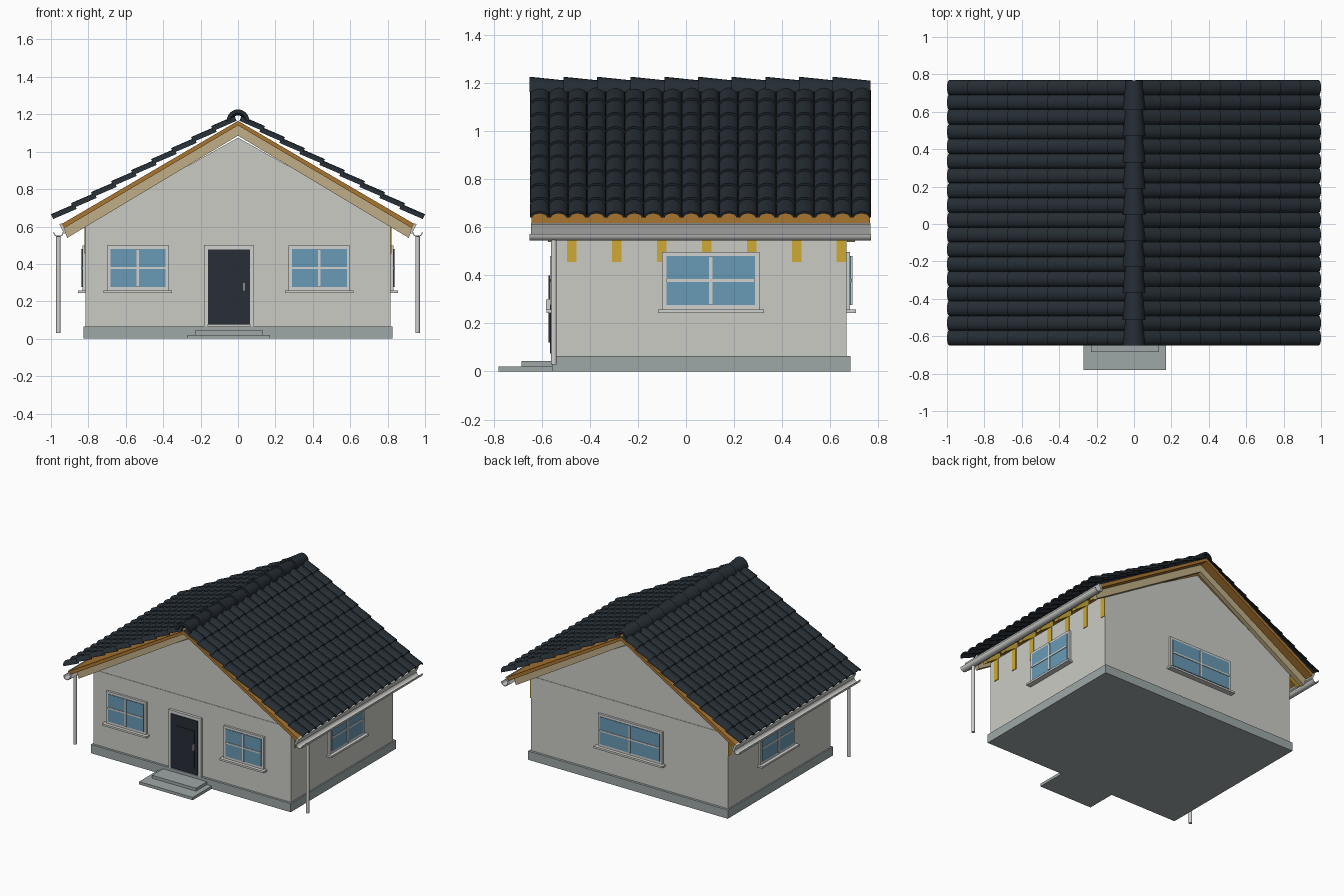
import bpy, bmesh, math
from mathutils import Matrix, Vector

cube = bpy.data.objects.get("Cube")
if cube:
    bpy.data.objects.remove(cube, do_unlink=True)


def material(name, r, g, b):
    m = bpy.data.materials.new(name)
    m.use_nodes = True
    m.diffuse_color = (r, g, b, 1)
    m.node_tree.nodes["Principled BSDF"].inputs["Base Color"].default_value = (r, g, b, 1)
    return m


WALL = material("plaster", .60, .60, .56)
STONE = material("plinth grey", .34, .39, .39)
GLASS = material("window blue", .14, .32, .46)
TILE = material("roof slate", .018, .026, .034)
DOOR = material("door charcoal", .021, .027, .037)
YELLOW = material("yellow timber", .62, .40, .035)
BEIGE = material("pale timber", .52, .42, .24)
WOOD = material("brown timber", .40, .18, .03)
TRIM = material("light grey trim", .64, .64, .62)


def loft(name, rings, mat, smooth=False, place=Matrix()):
    """Closed solid through rings of equal point count."""
    bm = bmesh.new()
    loops = [[bm.verts.new(place @ Vector(p)) for p in ring] for ring in rings]
    for a, b in zip(loops, loops[1:]):
        for i in range(len(a)):
            j = (i + 1) % len(a)
            bm.faces.new((a[i], a[j], b[j], b[i]))
    bm.faces.new(loops[0])
    bm.faces.new(loops[-1])
    bmesh.ops.recalc_face_normals(bm, faces=bm.faces)
    mesh = bpy.data.meshes.new(name)
    bm.to_mesh(mesh)
    bm.free()
    mesh.materials.append(mat)
    ob = bpy.data.objects.new(name, mesh)
    bpy.context.scene.collection.objects.link(ob)
    if smooth:
        bpy.ops.object.select_all(action='DESELECT')
        ob.select_set(True)
        bpy.context.view_layer.objects.active = ob
        bpy.ops.object.shade_smooth_by_angle(angle=math.radians(40))
    return ob


def prism(name, profile, y0, y1, mat, smooth=False, place=Matrix()):
    """Extrude an x-z profile along y."""
    return loft(name, [[(x, y, z) for x, z in profile] for y in (y0, y1)], mat, smooth, place)


def box(name, x0, x1, y0, y1, z0, z1, mat, place=Matrix()):
    return prism(name, [(x0, z0), (x1, z0), (x1, z1), (x0, z1)], y0, y1, mat, place=place)


def array(ob, count, offset):
    m = ob.modifiers.new("repeat", 'ARRAY')
    m.count = count
    m.use_relative_offset = False
    m.use_constant_offset = True
    m.constant_offset_displace = offset
    return ob


def mirror(ob):
    ob.modifiers.new("other side", 'MIRROR')
    return ob


def arch(half_width, height, thick, start=0, steps=8):
    """Closed outline of a curved shell: outer arc, then inner arc back."""
    turn = [start + math.pi * i / steps for i in range(steps + 1)]
    outer = [(-half_width * math.cos(a), height * math.sin(a)) for a in turn]
    inner = [(-(half_width - thick) * math.cos(a), (height - thick) * math.sin(a)) for a in reversed(turn)]
    return outer + inner


# House body
FRONT, BACK, SIDE, EAVE = -.54, .667, .815, .62
box("plinth", -.825, .825, -.557, .685, 0, .065, STONE)
box("walls", -SIDE, SIDE, FRONT, BACK, .065, EAVE, WALL)
prism("gable", [(-SIDE + .003, EAVE), (SIDE - .003, EAVE), (0, 1.075)], FRONT + .003, BACK - .003, WALL)
box("lower_step", -.27, .172, -.78, -.55, 0, .021, STONE)
box("upper_step", -.23, .133, -.685, -.55, .021, .043, STONE)

# Door
for x0, x1 in ((-.182, -.16), (.063, .085)):
    box("door_jamb", x0, x1, FRONT - .02, FRONT, .065, .5, TRIM)
box("door_lintel", -.16, .063, FRONT - .02, FRONT, .477, .5, TRIM)
box("door_leaf", -.16, .063, FRONT - .026, FRONT, .075, .477, DOOR)
box("door_panel", -.11, .035, FRONT - .031, FRONT - .026, .12, .40, DOOR)
box("door_handle", .028, .037, FRONT - .043, FRONT - .026, .255, .30, TRIM)


# Windows, built facing the front and turned onto each wall
def window(name, x, y, width, turn):
    place = Matrix.Translation((x, y, 0)) @ Matrix.Rotation(math.radians(turn), 4, 'Z')
    w, low, high, rim = width / 2, .258, .498, .018
    mid = (low + high) / 2
    bars = [(-w, -w + rim, low, high), (w - rim, w, low, high),
            (-w, w, low, low + rim), (-w, w, high - rim, high)]
    for x0, x1, z0, z1 in bars:
        box(name + "_frame", x0, x1, -.016, 0, z0, z1, TRIM, place)
    box(name + "_glass", -w + rim, w - rim, -.02, 0, low + rim, high - rim, GLASS, place)
    box(name + "_mullion", -.007, .007, -.025, 0, low + rim, high - rim, TRIM, place)
    box(name + "_transom", -w + rim, w - rim, -.024, 0, mid - .006, mid + .006, TRIM, place)
    box(name + "_sill", -w - .018, w + .018, -.04, 0, low - .014, low, TRIM, place)


window("front_window_right", -.535, FRONT, .33, 0)
window("front_window_left", .435, FRONT, .33, 0)
window("left_window", SIDE, .103, .405, 90)
window("right_window", -SIDE, .103, .405, -90)
window("back_window", -.015, BACK, .53, 180)

# Roof timber
PITCH = .585


def sloped(name, x0, x1, top, depth, y0, y1, mat):
    """Timber following the roof pitch, mirrored to the other slope."""
    a, b = top - PITCH * x0, top - PITCH * x1
    ends = [(x0, a), (x1, b), (x1 - depth * .4, b - depth), (x0, a - depth)]
    return mirror(prism(name, ends, y0, y1, mat))


sloped("roof_deck", 0, .945, 1.165, .024, -.642, .765, WOOD)
sloped("front_rafter", 0, .935, 1.141, .055, FRONT - .035, FRONT - .003, BEIGE)
sloped("back_rafter", 0, .935, 1.141, .055, BACK + .003, BACK + .035, BEIGE)
array_step = (0, .187, 0)
tails = sloped("rafter_tails", .80, .93, 1.141, .045, -.495, -.455, YELLOW)
array(tails, 7, array_step)
ties = box("wall_ties", SIDE, SIDE + .005, -.495, -.455, .455, .63, YELLOW)
mirror(array(ties, 7, array_step))
mirror(prism("fascia", [(.945, .618), (.955, .612), (.93, .562), (.918, .568)], -.645, .768, TRIM))

# Roof tiles: one barrel tile, repeated across and up the slope
ROWS, COURSES, PITCH_Y = 18, 9, 1.417 / 18
shell = arch(PITCH_Y / 2 + .001, .026, .009)
tile_rings = []
for x, z in ((.988, .64), (.863, .694)):
    tile_rings.append([(x + .46 * max(h, 0), -.648 + PITCH_Y / 2 + y, z + h) for y, h in shell])
tile = loft("roof_tiles", tile_rings, TILE, smooth=True)
array(tile, ROWS, (0, PITCH_Y, 0))
array(tile, COURSES, (-.107, 0, .0589))
mirror(tile)

# Ridge caps, each tapering under the next
cap_rings = [[(x * k, y, 1.163 + z * k) for x, z in arch(.061, .063, .02, steps=12)]
             for y, k in ((-.65, 1), (-.492, .74))]
array(loft("ridge_caps", cap_rings, TILE, smooth=True), 10, (0, .14, 0))

# Gutters and downpipes
trough = [(.96 + x, .572 + z) for x, z in arch(.028, .028, .005, start=math.pi)]
mirror(prism("gutter", trough, -.65, .77, TRIM, smooth=True))
pipe = [[(.96 + .012 * math.cos(a), -.55 + .012 * math.sin(a), z)
         for a in (math.tau * i / 12 for i in range(12))] for z in (.03, .552)]
mirror(loft("downpipe", pipe, TRIM, smooth=True))
